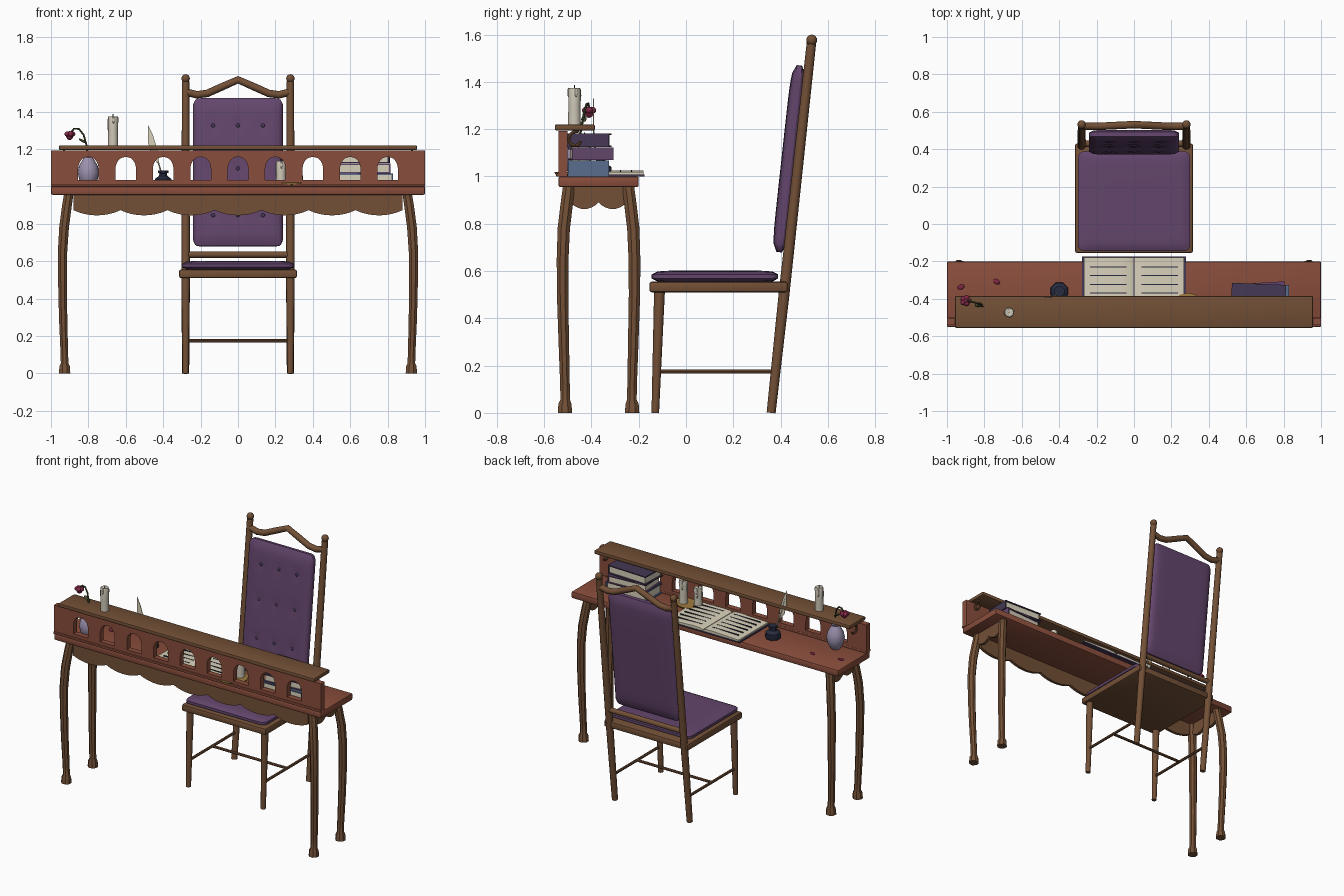
import bpy, bmesh, math
from mathutils import Vector

if "Cube" in bpy.data.objects:
    bpy.data.objects.remove(bpy.data.objects["Cube"])

def mat(name, r, g, b):
    m = bpy.data.materials.new(name)
    m.diffuse_color = (r, g, b, 1)
    m.use_nodes = True
    m.node_tree.nodes["Principled BSDF"].inputs["Base Color"].default_value = m.diffuse_color
    return m

RED = mat("red_wood", .25, .075, .045)
WOOD = mat("brown_wood", .17, .08, .037)
PURPLE = mat("purple_cloth", .125, .06, .15)
DARK = mat("dark_purple", .06, .04, .09)
CREAM = mat("paper", .7, .64, .5)
WAX = mat("wax", .62, .57, .47)
BLUE = mat("blue_cover", .1, .15, .27)
INK = mat("ink_glass", .02, .025, .05)
LILAC = mat("lilac_glaze", .33, .28, .42)
ROSE = mat("rose_petal", .22, .02, .06)
GREEN = mat("stem_green", .06, .08, .03)
GOLD = mat("brass", .35, .2, .05)

def finish(name, me, m, angle=40):
    ob = bpy.data.objects.new(name, me)
    bpy.context.collection.objects.link(ob)
    me.materials.clear()
    me.materials.append(m)
    bpy.ops.object.select_all(action='DESELECT')
    ob.select_set(True)
    bpy.context.view_layer.objects.active = ob
    bpy.ops.object.shade_smooth_by_angle(angle=math.radians(angle))
    return ob

def to_mesh(name, bm):
    bmesh.ops.recalc_face_normals(bm, faces=bm.faces)
    me = bpy.data.meshes.new(name)
    bm.to_mesh(me)
    bm.free()
    return me

def box(name, x, y, z, m, bevel=0.0, rz=0.0):
    bm = bmesh.new()
    bmesh.ops.create_cube(bm, size=1)
    bmesh.ops.scale(bm, vec=(x[1]-x[0], y[1]-y[0], z[1]-z[0]), verts=bm.verts)
    if bevel:
        bmesh.ops.bevel(bm, geom=bm.edges[:], offset=bevel, segments=2, profile=.5, affect='EDGES')
    ob = finish(name, to_mesh(name, bm), m)
    ob.location = (sum(x)/2, sum(y)/2, sum(z)/2)
    ob.rotation_euler.z = rz
    return ob

def loft(name, pts, m, sides=12, ref=(0, 1, 0), spin=0.0):
    """Tube through (x, y, z, radius) points, capped at both ends."""
    bm, rings = bmesh.new(), []
    for i, p in enumerate(pts):
        a, b = pts[max(i-1, 0)], pts[min(i+1, len(pts)-1)]
        t = (Vector(b[:3]) - Vector(a[:3])).normalized()
        u = t.cross(Vector(ref)).normalized()
        v = t.cross(u)
        rings.append([bm.verts.new(Vector(p[:3]) + p[3]*(u*math.cos(w) + v*math.sin(w)))
                      for w in (spin + 2*math.pi*k/sides for k in range(sides))])
    for r, s in zip(rings, rings[1:]):
        for k in range(sides):
            bm.faces.new((r[k], r[(k+1) % sides], s[(k+1) % sides], s[k]))
    bm.faces.new(rings[0])
    bm.faces.new(rings[-1])
    return finish(name, to_mesh(name, bm), m)

def lathe(name, x, y, prof, m, sides=20, spin=0.0):
    return loft(name, [(x, y, z, r) for z, r in prof], m, sides, spin=spin)

def ball(name, c, s, m, rot=(0, 0, 0)):
    bm = bmesh.new()
    bmesh.ops.create_uvsphere(bm, u_segments=14, v_segments=8, radius=1)
    bmesh.ops.scale(bm, vec=s, verts=bm.verts)
    ob = finish(name, to_mesh(name, bm), m, 80)
    ob.location, ob.rotation_euler = c, rot
    return ob

def plate(name, outlines, thick, m, loc, side=False):
    """Upright cut-out board; inner outlines become holes."""
    cu = bpy.data.curves.new(name, 'CURVE')
    cu.dimensions, cu.fill_mode, cu.extrude = '2D', 'BOTH', thick/2
    for o in outlines:
        sp = cu.splines.new('POLY')
        sp.points.add(len(o)-1)
        for q, (a, b) in zip(sp.points, o):
            q.co = (a, b, 0, 1)
        sp.use_cyclic_u = True
    tmp = bpy.data.objects.new(name, cu)
    bpy.context.collection.objects.link(tmp)
    me = bpy.data.meshes.new_from_object(tmp.evaluated_get(bpy.context.evaluated_depsgraph_get()))
    bpy.data.objects.remove(tmp)
    ob = finish(name, me, m, 30)
    ob.location = loc
    ob.rotation_euler = (math.pi/2, 0, math.pi/2 if side else 0)
    return ob

def cushion(name, w, h, t, loc, rx, m, tufts=()):
    """Padded rounded rectangle, bulging in the middle, dimpled at tufts."""
    bm = bmesh.new()
    bmesh.ops.create_cube(bm, size=2)
    bmesh.ops.subdivide_edges(bm, edges=bm.edges[:], cuts=23, use_grid_fill=True)
    r = .035
    for v in bm.verts:
        x, y, z = v.co
        f = .35 + .65*((1-x**8)*(1-y**8))**.5
        x, y = x*w/2, y*h/2
        dx, dy = abs(x)-(w/2-r), abs(y)-(h/2-r)
        if dx > 0 and dy > 0 and math.hypot(dx, dy) > r:
            k = r/math.hypot(dx, dy)
            x, y = math.copysign(w/2-r+dx*k, x), math.copysign(h/2-r+dy*k, y)
        zz = z*t/2*f
        if z > .9:
            zz -= sum(.008*math.exp(-((x-a)**2+(y-b)**2)/.0008) for a, b in tufts)
        v.co = (x, y, zz)
    ob = finish(name, to_mesh(name, bm), m, 60)
    ob.location, ob.rotation_euler.x = loc, rx
    return ob

# --- desk: top, legs, aprons ---
box("desk_top", (-1, 1), (-.54, -.2), (.955, 1.0), RED, .008)
for sx in (-1, 1):
    for sy in (-1, 1):
        prof = [(.96, .905, .125, .027), (.88, .917, .135, .028), (.78, .93, .147, .028),
                (.65, .938, .152, .027), (.5, .938, .152, .026), (.3, .935, .147, .024),
                (.12, .929, .142, .022), (.055, .927, .141, .022), (.038, .927, .142, .03), (0, .927, .142, .033)]
        loft("desk_leg", [(sx*x, -.37+sy*y, z, r) for z, x, y, r in prof], WOOD, 8, spin=math.pi/8)

def scallops(half, n, top, low):
    pts = [(half, top), (-half, top)]
    for i in range(n*8+1):
        pts.append((-half + 2*half*i/(n*8), low + .028*(1-abs(math.sin(math.pi*i/8))**.8)))
    return pts

plate("front_apron", [scallops(.88, 7, .957, .845)], .02, WOOD, (0, -.5, 0))
for sx in (-1, 1):
    plate("side_apron", [scallops(.12, 2, .957, .862)], .02, WOOD, (sx*.91, -.37, 0), True)

# --- arcaded gallery and shelf ---
def arch(cx, w=.055, z0=1.035, z1=1.09, z2=1.157):
    right = [(cx + w*math.cos(a)**.85, z1 + (z2-z1)*math.sin(a)) for a in (k*math.pi/14 for k in range(7))]
    return [(cx-w, z0), (cx+w, z0)] + right + [(cx, z2)] + [(2*cx-x, z) for x, z in reversed(right)]

plate("gallery_panel", [[(-1, 1.0), (1, 1.0), (1, 1.192), (-1, 1.192)]] + [arch(i*.2) for i in range(-4, 5)],
      .038, RED, (0, -.521, 0))
box("gallery_base_strip", (-1, 1), (-.55, -.5), (1.0, 1.014), RED, .004)
box("shelf", (-.957, .957), (-.555, -.385), (1.195, 1.22), WOOD, .006)
for sx in (-1, 1):
    scroll = [(sx*.93, -.465 + (.037-.0012*k)*math.cos(a), 1.155 + (.037-.0012*k)*math.sin(a), .007)
              for k, a in ((k, math.pi*(.4 + k*.1)) for k in range(16))]
    loft("shelf_scroll", scroll, WOOD, 8, ref=(1, 0, 0))

# --- chair ---
def post_y(z):
    return .36 + .109*z

box("seat_frame", (-.315, .315), (-.155, .43), (.51, .555), WOOD, .01)
cushion("seat_cushion", .6, .535, .05, (0, .122, .577), 0, PURPLE)
for sx in (-1, 1):
    x = sx*.28
    loft("chair_front_leg", [(x, -.13, 0, .016), (x, -.112, .52, .023)], WOOD)
    loft("chair_back_post", [(x, post_y(0), 0, .019), (x, post_y(.5), .5, .023), (x, post_y(1.56), 1.56, .02)], WOOD)
    ball("post_knob", (x, post_y(1.575), 1.577), (.023, .023, .023), WOOD)
    loft("side_stretcher", [(x, -.125, .175, .009), (x, post_y(.175), .175, .009)], WOOD, 8, ref=(1, 0, 0))
loft("cross_stretcher", [(-.28, .125, .175, .009), (.28, .125, .175, .009)], WOOD, 8)
crest = [(-.28, 1.505), (-.22, 1.49), (-.165, 1.497), (-.08, 1.535), (0, 1.57)]
crest += [(-x, z) for x, z in reversed(crest[:-1])]
loft("crest_rail", [(x, post_y(z), z, .02) for x, z in crest], WOOD)
loft("lower_back_rail", [(-.28, post_y(.635), .635, .017), (.28, post_y(.635), .635, .017)], WOOD)
tilt = math.atan(.109)
tufts = [(a, b) for a in (-.133, 0, .133) for b in (-.23, .02, .25)]
cushion("back_cushion", .48, .795, .066, (0, .437, 1.075), math.pi/2 - tilt, PURPLE, tufts)
for a, b in tufts:
    ball("tuft_button", (a, .437 + b*math.sin(tilt) - .026, 1.075 + b), (.011, .006, .011), DARK)

# --- open book ---
box("open_book_cover", (-.277, .277), (-.5, -.175), (1.0, 1.008), DARK)
for s in (-1, 1):
    prof = [(s*.002, 1.008), (s*.268, 1.008), (s*.268, 1.018), (s*.17, 1.022), (s*.07, 1.026), (s*.02, 1.024), (s*.002, 1.016)]
    plate("book_pages", [prof], .315, CREAM, (0, -.337, 0))
    for k in range(6):
        box("page_line", (min(s*.04, s*.235), max(s*.04, s*.235)), (-.233-.046*k, -.228-.046*k), (1.016, 1.027), INK)

# --- stack of closed books, spines towards +x ---
def book(x, y, z, m, rz):
    c = Vector(((x[0]+x[1])/2, (y[0]+y[1])/2, 0))
    def part(n, px, py, pz, pm):
        ob = box(n, px, py, pz, pm, 0, rz)
        d = Vector((ob.location.x, ob.location.y, 0)) - c
        ob.location.x = c.x + d.x*math.cos(rz) - d.y*math.sin(rz)
        ob.location.y = c.y + d.x*math.sin(rz) + d.y*math.cos(rz)
    part("book_bottom_cover", x, y, (z[0], z[0]+.007), m)
    part("book_top_cover", x, y, (z[1]-.007, z[1]), m)
    part("book_spine", (x[1]-.008, x[1]), y, z, m)
    part("book_block", (x[0]+.01, x[1]-.008), (y[0]+.008, y[1]-.008), (z[0]+.007, z[1]-.007), CREAM)

book((.53, .83), (-.5, -.325), (1.0, 1.068), BLUE, 0)
book((.53, .81), (-.49, -.315), (1.07, 1.122), PURPLE, .06)
book((.52, .81), (-.495, -.32), (1.124, 1.182), DARK, -.04)

# --- candles ---
def candle(x, y, z, h, r):
    lathe("candle", x, y, [(z, r), (z+h*.5, r*.95), (z+h-.012, r*.97), (z+h, r*.85), (z+h-.008, r*.5)], WAX)
    lathe("wick", x, y, [(z+h-.012, .003), (z+h+.012, .002)], INK, 6)
    for k, a in enumerate((.3, 1.9, 3.3, 4.8)):
        d = .02 + .012*(k % 3)
        ball("wax_drip", (x+r*.9*math.cos(a), y+r*.9*math.sin(a), z+h-d), (.006, .006, d), WAX)

candle(-.668, -.472, 1.22, .155, .027)
lathe("candle_dish", .287, -.463, [(1.0, .07), (1.01, .09), (1.02, .094), (1.02, .088), (1.012, .07)], GOLD, 28)
candle(.32, -.43, 1.01, .165, .027)
candle(.23, -.46, 1.01, .125, .027)

# --- inkwell and quill ---
lathe("inkwell", -.4, -.36, [(1.0, .045), (1.008, .05), (1.04, .048), (1.056, .024), (1.07, .022), (1.072, .03), (1.085, .03)], INK, 8, math.pi/8)
plate("quill_feather", [[(-.482, 1.33), (-.455, 1.275), (-.432, 1.2), (-.423, 1.14), (-.432, 1.125), (-.46, 1.16), (-.48, 1.23)]],
      .004, CREAM, (0, -.392, 0))
loft("quill_shaft", [(-.4, -.362, 1.04, .004), (-.43, -.39, 1.14, .004), (-.48, -.392, 1.32, .002)], CREAM, 6)

# --- vase and drooping rose ---
lathe("vase", -.8, -.458, [(1.0, .028), (1.015, .038), (1.04, .05), (1.075, .057), (1.11, .05), (1.14, .033), (1.155, .023), (1.165, .026)], LILAC)
loft("rose_stem", [(-.8, -.455, 1.14, .005), (-.81, -.44, 1.22, .005), (-.825, -.43, 1.275, .005), (-.85, -.42, 1.307, .005),
                   (-.878, -.413, 1.308, .005), (-.895, -.41, 1.285, .005)], GREEN, 8)
ball("rose_leaf", (-.83, -.432, 1.243), (.024, .012, .006), GREEN, (.3, .5, 0))
ball("rose_heart", (-.9, -.41, 1.272), (.02, .02, .024), ROSE)
for k in range(5):
    a = k*2*math.pi/5
    ball("rose_petals", (-.9+.015*math.cos(a), -.41+.015*math.sin(a), 1.28), (.016, .016, .014), ROSE)
for x, y, r in ((-.925, -.337, .4), (-.735, -.308, -.5)):
    ball("fallen_petal", (x, y, 1.004), (.019, .013, .005), ROSE, (0, 0, r))
